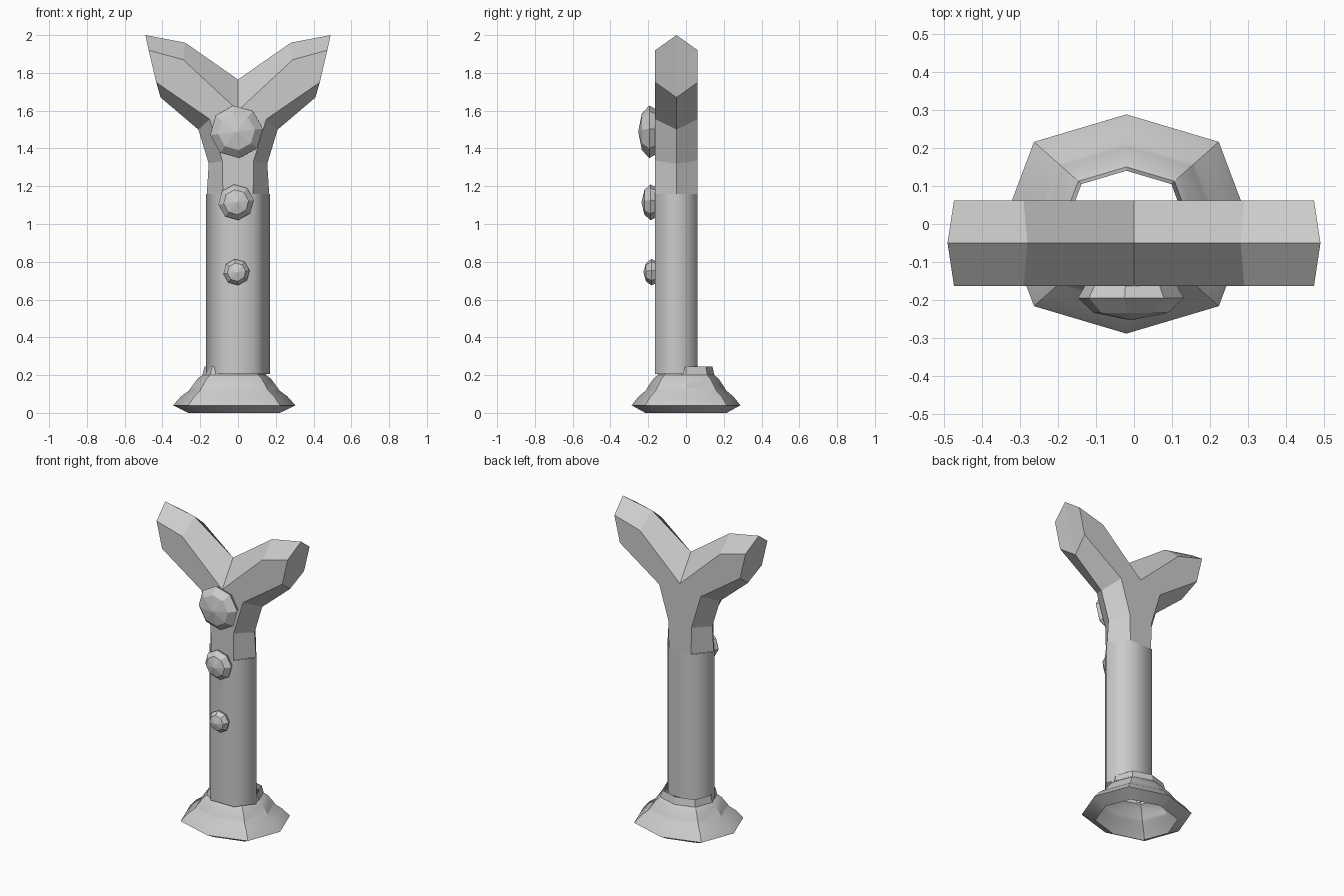
import bpy, bmesh, math

if "Cube" in bpy.data.objects:
    bpy.data.objects.remove(bpy.data.objects["Cube"])


def make_object(name, verts, faces, smooth=None):
    mesh = bpy.data.meshes.new(name)
    mesh.from_pydata(verts, [], faces)
    bm = bmesh.new()
    bm.from_mesh(mesh)
    bmesh.ops.recalc_face_normals(bm, faces=bm.faces)
    bm.to_mesh(mesh)
    bm.free()
    obj = bpy.data.objects.new(name, mesh)
    bpy.context.collection.objects.link(obj)
    if smooth:
        bpy.ops.object.select_all(action='DESELECT')
        obj.select_set(True)
        bpy.context.view_layer.objects.active = obj
        bpy.ops.object.shade_smooth_by_angle(angle=math.radians(smooth))
    return obj


def loft(name, rings, cap_start=False, cap_end=False, smooth=None):
    """Bridge closed rings of equal length, optionally capping the ends."""
    n = len(rings[0])
    verts = [p for ring in rings for p in ring]
    faces = [(k * n + i, k * n + (i + 1) % n, (k + 1) * n + (i + 1) % n, (k + 1) * n + i)
             for k in range(len(rings) - 1) for i in range(n)]
    if cap_start:
        faces.append(tuple(range(n)))
    if cap_end:
        faces.append(tuple(range(len(verts) - n, len(verts))))
    return make_object(name, verts, faces, smooth)


FRONT, MID, BACK = -0.163, -0.05, 0.062

# Hexagonal shaft, smooth shaded
hexagon = [(0.17, MID), (0.085, BACK), (-0.085, BACK),
           (-0.17, MID), (-0.085, FRONT), (0.085, FRONT)]
loft("shaft", [[(x, y, z) for x, y in hexagon] for z in (0.205, 1.16)], smooth=80)

# Forked head: right half outlines from the bottom, round the tip, to the crotch
mid_half = [(0.165, 1.16), (0.155, 1.32), (0.21, 1.50), (0.41, 1.67),
            (0.49, 2.0), (0.28, 1.96), (0, 1.765)]
face_half = [(0.08, 1.16), (0.083, 1.335), (0.15, 1.555), (0.433, 1.75),
             (0.473, 1.92), (0.29, 1.87), (0, 1.60)]


def outline(half, y):
    full = half + [(-x, z) for x, z in reversed(half[:-1])]
    return [(x, y, z) for x, z in full]


loft("forked_head", [outline(face_half, FRONT), outline(mid_half, MID),
                     outline(face_half, BACK)], cap_start=True, cap_end=True)

# Hollow stepped foot: (depth radius, height), eight sided and a little wider in x
foot_profile = [(0.215, 0.0), (0.288, 0.04), (0.25, 0.088), (0.213, 0.118),
                (0.203, 0.135), (0.172, 0.182), (0.15, 0.20), (0.14, 0.245)]


def octagon(r):
    points = []
    for i in range(8):
        a = i * math.pi / 4
        k = r * (1.06 if i % 2 else 1.0)
        points.append((-0.02 + 1.125 * k * math.cos(a), k * math.sin(a)))
    return points


loft("foot", [[(x, y, z) for x, y in octagon(r)] for r, z in foot_profile], smooth=32)


# Faceted studs down the front: base, girdle, shoulder and apex
def stud(name, x, z, r, depth):
    rings = []
    for scale, t in ((0.86, 0.0), (1.0, 0.38), (0.70, 0.82)):
        rings.append([(x + r * scale * math.cos(i * math.pi / 4 + 0.12),
                       FRONT + 0.003 - t * depth,
                       z + r * scale * math.sin(i * math.pi / 4 + 0.12)) for i in range(8)])
    verts = [p for ring in rings for p in ring] + [(x, FRONT - depth, z)]
    faces = [(k * 8 + i, k * 8 + (i + 1) % 8, k * 8 + 8 + (i + 1) % 8, k * 8 + 8 + i)
             for k in range(2) for i in range(8)]
    faces += [(16 + i, 16 + (i + 1) % 8, 24) for i in range(8)]
    faces.append(tuple(range(8)))
    make_object(name, verts, faces)


stud("stud_large", -0.008, 1.488, 0.14, 0.09)
stud("stud_medium", -0.01, 1.115, 0.095, 0.073)
stud("stud_small", -0.008, 0.745, 0.07, 0.063)
